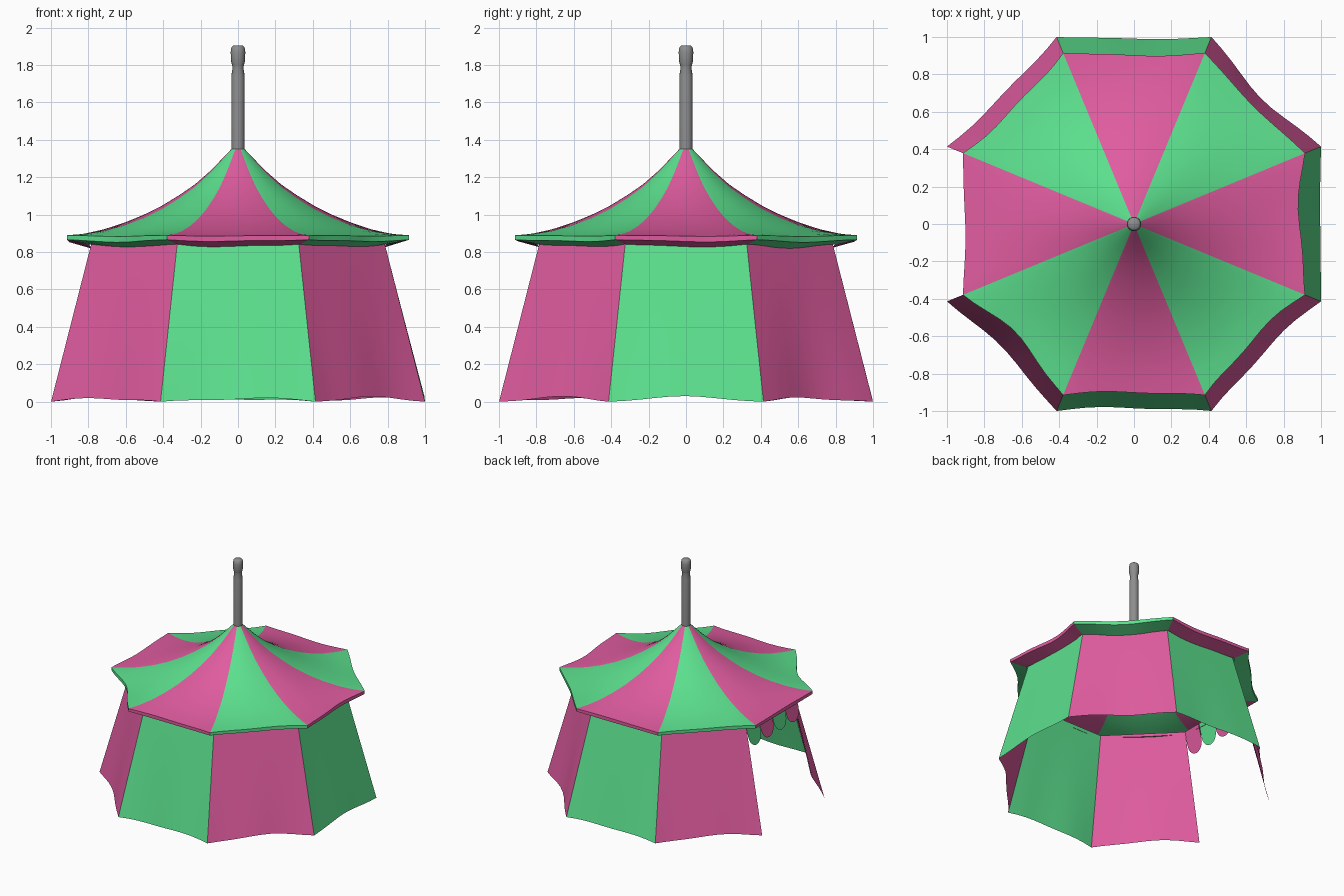
import bpy, bmesh, math

if "Cube" in bpy.data.objects:
    bpy.data.objects.remove(bpy.data.objects["Cube"])

def material(name, rgb):
    m = bpy.data.materials.new(name)
    m.diffuse_color = (*rgb, 1)
    m.use_nodes = True
    m.node_tree.nodes["Principled BSDF"].inputs["Base Color"].default_value = m.diffuse_color
    return m

PINK = material("pink_canvas", (0.745, 0.107, 0.35))
GREEN = material("green_canvas", (0.107, 0.745, 0.27))
GREY = material("grey_metal", (0.27, 0.27, 0.27))
STEP = math.pi / 4
COS = math.cos(STEP / 2)

def finish(name, bm, mats, angle=30):
    bmesh.ops.remove_doubles(bm, verts=bm.verts, dist=0.0005)
    me = bpy.data.meshes.new(name)
    bm.to_mesh(me)
    bm.free()
    ob = bpy.data.objects.new(name, me)
    bpy.context.collection.objects.link(ob)
    for m in mats:
        me.materials.append(m)
    bpy.ops.object.select_all(action='DESELECT')
    ob.select_set(True)
    bpy.context.view_layer.objects.active = ob
    bpy.ops.object.shade_smooth_by_angle(angle=math.radians(angle))
    return ob

def side_point(k, radius, t, push, z):
    """Point on octagon side k; t runs -1..1 along it, push moves it outwards."""
    a = k * STEP
    d = radius * COS + push
    s = t * radius * math.sin(STEP / 2)
    return (d * math.cos(a) - s * math.sin(a), d * math.sin(a) + s * math.cos(a), z)

def panel(bm, k, rows, cols, point, mat):
    grid = [[bm.verts.new(point(k, r, -1 + 2 * c / cols)) for c in range(cols + 1)]
            for r in range(rows)]
    for r in range(rows - 1):
        for c in range(cols):
            f = bm.faces.new((grid[r][c], grid[r][c + 1], grid[r + 1][c + 1], grid[r + 1][c]))
            f.material_index = mat

def bow(t):
    return math.cos(t * math.pi / 2)

def ripple(t, k):
    return bow(t) * (1 + 0.5 * math.sin(3 * t + 1.7 * k))

# Canvas walls, leaving the entrance side open
WALL_SAG = [0.004, 0.03, 0.01, 0.022, 0, 0.025, 0.022, 0.03]
WALL_ROWS = 9

def wall_point(k, r, t):
    h = r / (WALL_ROWS - 1)
    fade = (1 - h) ** 1.5
    z = 0.855 * h + 0.02 * ripple(t, k + 1) * fade
    return side_point(k, 1.082 - 0.236 * h, t, -WALL_SAG[k] * ripple(t, k) * fade, z)

bm = bmesh.new()
for k in range(8):
    if k != 4:
        panel(bm, k, WALL_ROWS, 10, wall_point, 1 - k % 2)
finish("canvas_walls", bm, [PINK, GREEN])

# Swept canopy with a hanging band and a lip turned in below it
ROOF = [(0.035, 1.352), (0.09, 1.295), (0.16, 1.225), (0.25, 1.148), (0.34, 1.088),
        (0.44, 1.03), (0.55, 0.98), (0.66, 0.942), (0.78, 0.912), (0.89, 0.896),
        (0.99, 0.89), (0.99, 0.866), (0.86, 0.842)]
ROOF_SAG = [0.03, 0.012, 0.014, 0.03, 0.01, 0.04, 0.02, 0.035]

def roof_point(k, r, t):
    radius, z = ROOF[r]
    edge = max(0, (radius - 0.5) / 0.49) ** 2
    bulge = 0.018 * math.sin(math.pi * min(1, radius / 0.95))
    push = -ROOF_SAG[k] * ripple(t, k) * edge
    z += bulge * bow(t) * (r < 10)
    if r >= 10:
        z -= (0.006, 0.012, 0.02)[r - 10] * ripple(t, k)*0.8
    return side_point(k, radius, t, push, z)

bm = bmesh.new()
for k in range(8):
    panel(bm, k, len(ROOF), 10, roof_point, k % 2)
finish("canopy", bm, [PINK, GREEN])

# Rounded pennants above the entrance, following the slope of the walls
bm = bmesh.new()
for i in range(4):
    y0, hw = -0.252 + 0.168 * i, 0.082
    outline = [(y0 - hw, 0.86), (y0 + hw, 0.86)]
    for j in range(11):
        a = math.pi * j / 10
        outline.append((y0 + hw * math.cos(a), 0.745 - 0.085 * math.sin(a)))
    f = bm.faces.new([bm.verts.new((-1.005 + 0.256 * z, y, z)) for y, z in outline])
    f.material_index = i % 2
finish("entrance_pennants", bm, [PINK, GREEN])

# Pole with a rounded knob
POLE = [(0, 1.31), (0.036, 1.31), (0.036, 1.74), (0.029, 1.785), (0.032, 1.80),
        (0.038, 1.825), (0.039, 1.87), (0.035, 1.895), (0.026, 1.903), (0, 1.905)]
bm = bmesh.new()
SEG = 16
for (r0, z0), (r1, z1) in zip(POLE, POLE[1:]):
    for s in range(SEG):
        a, b = (2 * math.pi * (s + q) / SEG for q in (0, 1))
        pts = [(r0, a, z0), (r0, b, z0), (r1, b, z1), (r1, a, z1)]
        if r0 == 0:
            pts.pop(1)
        elif r1 == 0:
            pts.pop()
        bm.faces.new([bm.verts.new((r * math.cos(q), r * math.sin(q), z)) for r, q, z in pts])
finish("pole", bm, [GREY], 40)
